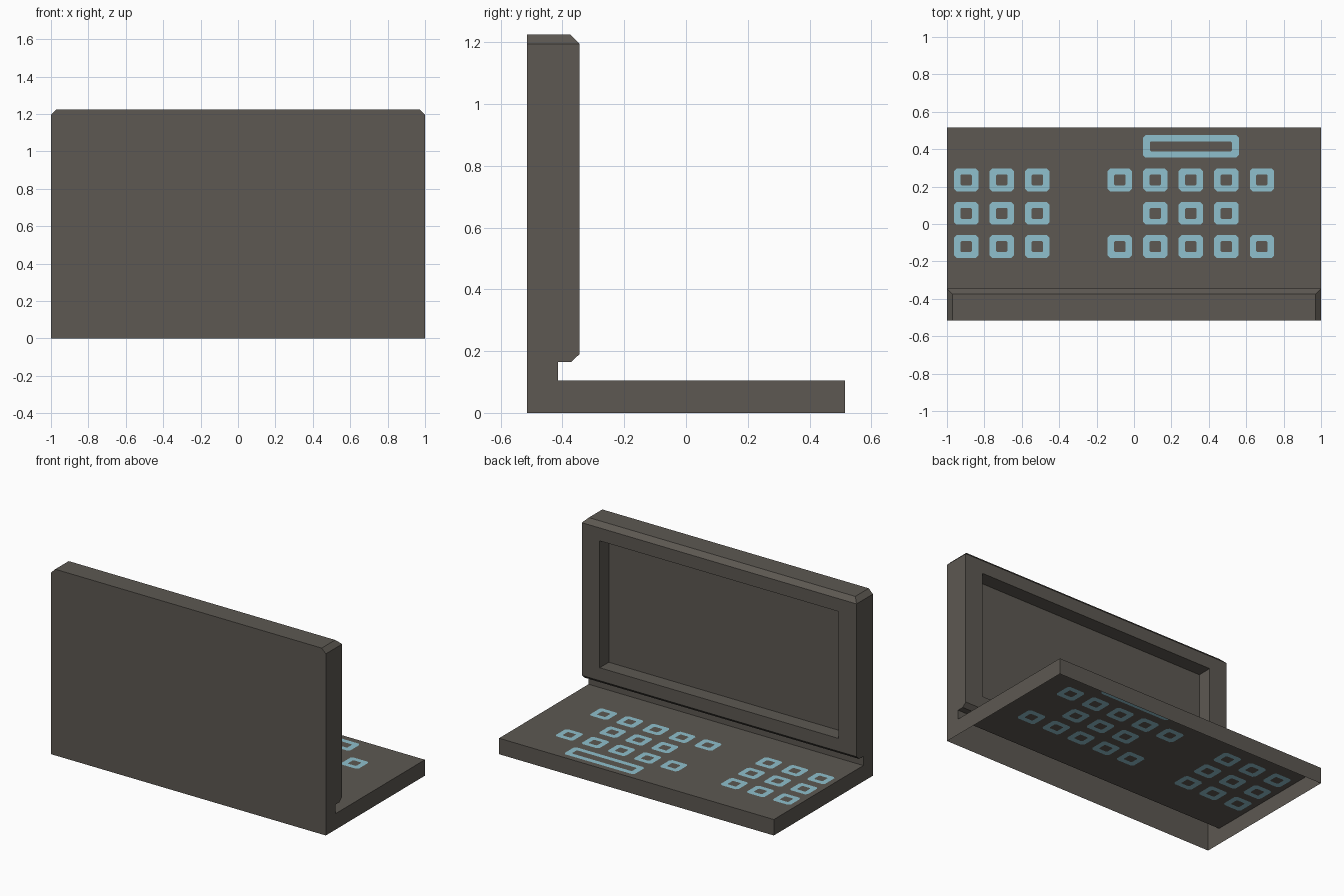
import bpy, bmesh
from mathutils import Vector

if "Cube" in bpy.data.objects:
    bpy.data.objects.remove(bpy.data.objects["Cube"])


def material(name, rgb):
    m = bpy.data.materials.new(name)
    m.diffuse_color = (*rgb, 1)
    m.use_nodes = True
    m.node_tree.nodes["Principled BSDF"].inputs["Base Color"].default_value = m.diffuse_color
    return m


CASE = material("dark_warm_grey", (0.109, 0.098, 0.084))
KEY = material("pale_blue", (0.275, 0.527, 0.610))


def finish(bm, name):
    mesh = bpy.data.meshes.new(name)
    bm.to_mesh(mesh)
    bm.free()
    mesh.materials.append(CASE)
    mesh.materials.append(KEY)
    ob = bpy.data.objects.new(name, mesh)
    bpy.context.collection.objects.link(ob)
    return ob


# Main dimensions
YB, YF, YL, YH = -0.515, 0.515, -0.345, -0.415   # back, front edge, lid face, hinge face
DECK, ZS, ZT, C = 0.105, 1.195, 1.225, 0.03      # deck height, lid shoulder, lid top, chamfer

# Case: an L-shaped skin that is open underneath
bm = bmesh.new()


def face(*pts):
    return bm.faces.new([bm.verts.new(p) for p in pts])


side = [(YB, 0), (YF, 0), (YF, DECK), (YH, DECK), (YH, 0.165),
        (YL - 0.027, 0.165), (YL, 0.19), (YL, ZS), (YB, ZS)]
for s in (-1, 1):
    face(*[(s, y, z) for y, z in side])
    # sloped upper corner of the lid
    face((s, YL, ZS), (s, YB, ZS), (s * (1 - C), YB, ZT), (s * (1 - C), YL - C, ZT))

# strips across the width: front edge, hinge, underside of lid, lower chamfer
for i in (1, 3, 4, 5):
    (y0, z0), (y1, z1) = side[i], side[i + 1]
    face((-1, y0, z0), (1, y0, z0), (1, y1, z1), (-1, y1, z1))

# back, top and upper chamfer of the lid
t = 1 - C
face((-1, YB, 0), (1, YB, 0), (1, YB, ZS), (t, YB, ZT), (-t, YB, ZT), (-1, YB, ZS))
face((-t, YB, ZT), (t, YB, ZT), (t, YL - C, ZT), (-t, YL - C, ZT))
face((-t, YL - C, ZT), (t, YL - C, ZT), (1, YL, ZS), (-1, YL, ZS))


# screen: frame, recess walls and recessed panel
def loop(w, y, z0, z1):
    return [(-w, y, z0), (w, y, z0), (w, y, z1), (-w, y, z1)]


loops = [loop(1, YL, 0.19, ZS), loop(0.87, YL, 0.275, 1.11), loop(0.87, YL - 0.095, 0.275, 1.11)]
for a, b in zip(loops, loops[1:]):
    for i in range(4):
        j = (i + 1) % 4
        face(a[i], a[j], b[j], b[i])
face(*loops[-1])

bmesh.ops.remove_doubles(bm, verts=bm.verts[:], dist=1e-5)
bmesh.ops.recalc_face_normals(bm, faces=bm.faces[:])
finish(bm, "laptop_case")

# Keyboard deck: flat sheet with painted key rings cut into it
bm = bmesh.new()
outline = []


def ring_loop(x, y, w, h, c):
    """Rectangle with clipped corners, counter-clockwise."""
    w, h = w / 2, h / 2
    pts = [(-w + c, -h), (w - c, -h), (w, -h + c), (w, h - c),
           (w - c, h), (-w + c, h), (-w, h - c), (-w, -h + c)]
    return [bm.verts.new((x + px, y + py, DECK)) for px, py in pts]


def add_key(x, y, w, h, iw, ih):
    outer = ring_loop(x, y, w, h, 0.014)
    inner = ring_loop(x, y, iw, ih, 0.006)
    for i in range(8):
        j = (i + 1) % 8
        f = bm.faces.new((outer[i], outer[j], inner[j], inner[i]))
        f.material_index = 1
        outline.append(bm.edges.get((outer[i], outer[j])))
    bm.faces.new(inner)


left = [-0.897, -0.707, -0.517]
right = [-0.076, 0.114, 0.304, 0.494, 0.684]
for y, cols in ((0.236, left + right), (0.057, left + right[1:4]), (-0.121, left + right)):
    for x in cols:
        add_key(x, y, 0.13, 0.122, 0.062, 0.058)
add_key(0.304, 0.415, 0.513, 0.12, 0.438, 0.054)  # long key

rim = [bm.verts.new((x, y, DECK)) for x, y in ((-1, YH), (1, YH), (1, YF), (-1, YF))]
outline += [bm.edges.new((rim[i], rim[(i + 1) % 4])) for i in range(4)]
bmesh.ops.triangle_fill(bm, use_beauty=True, edges=outline, normal=Vector((0, 0, 1)))
bm.normal_update()
bmesh.ops.reverse_faces(bm, faces=[f for f in bm.faces if f.normal.z < 0])
finish(bm, "keyboard_deck")
